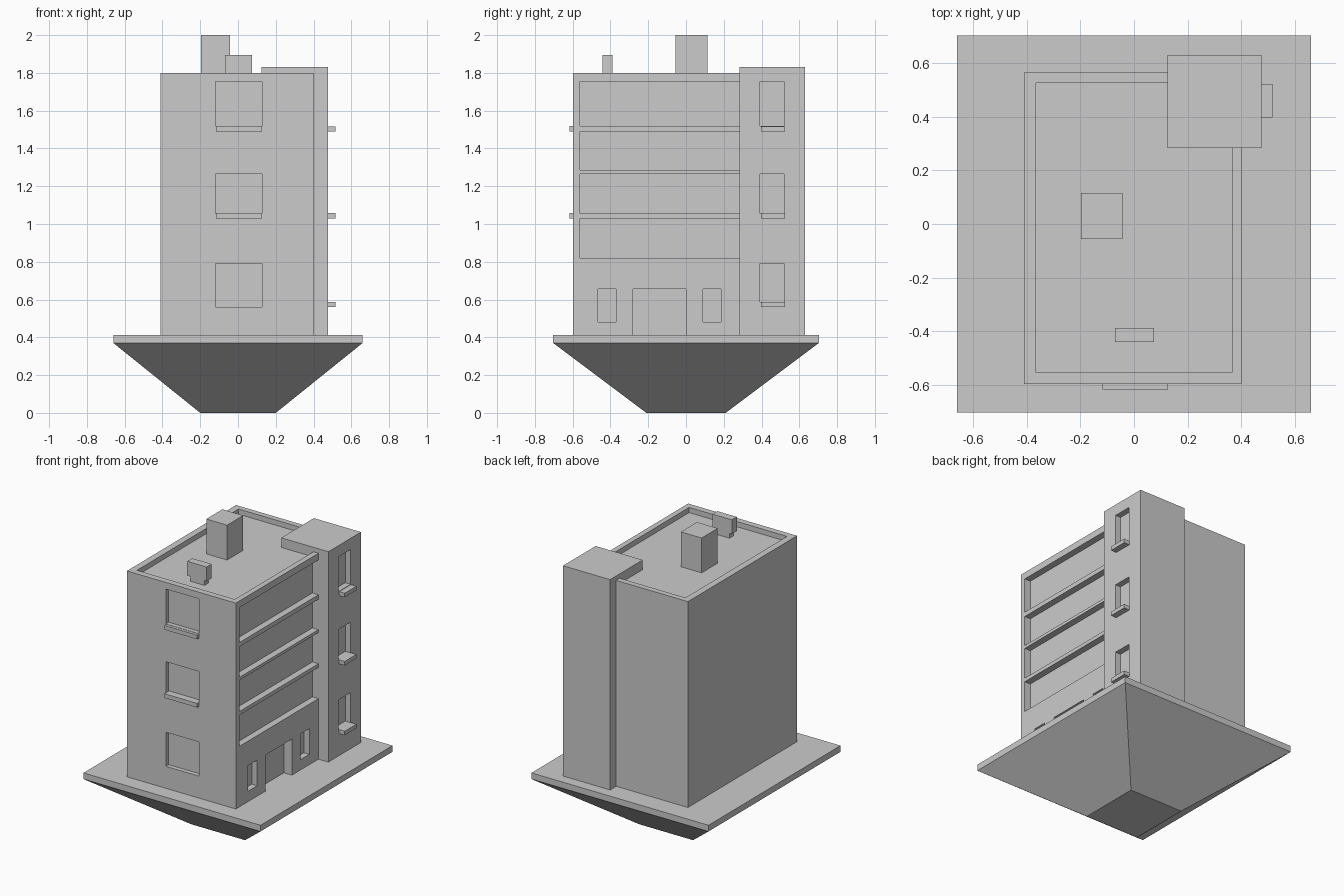
import bpy, bmesh
from mathutils import Vector

if "Cube" in bpy.data.objects:
    bpy.data.objects.remove(bpy.data.objects["Cube"])


def make(name, bm):
    bmesh.ops.recalc_face_normals(bm, faces=bm.faces)
    mesh = bpy.data.meshes.new(name)
    bm.to_mesh(mesh)
    bm.free()
    ob = bpy.data.objects.new(name, mesh)
    bpy.context.collection.objects.link(ob)
    return ob


def boxes(name, *specs):
    """One object from boxes given as (x0, x1, y0, y1, z0, z1)."""
    bm = bmesh.new()
    for x0, x1, y0, y1, z0, z1 in specs:
        verts = bmesh.ops.create_cube(bm, size=1)["verts"]
        mid = Vector((x0 + x1, y0 + y1, z0 + z1)) / 2
        size = Vector((x1 - x0, y1 - y0, z1 - z0))
        for v in verts:
            v.co = v.co * size + mid
    return make(name, bm)


def carve(ob, *specs):
    cutter = boxes(ob.name + "_cutter", *specs)
    cutter.hide_render = True
    cutter.hide_viewport = True
    cutter.display_type = 'WIRE'
    mod = ob.modifiers.new("openings", 'BOOLEAN')
    mod.operation = 'DIFFERENCE'
    mod.solver = 'EXACT'
    mod.object = cutter


# Tapered foundation and ground slab
X, Y, TOP = 0.66, 0.703, 0.412
foundation = boxes("foundation", (-X, X, -Y, Y, 0, 0.37))
for v in foundation.data.vertices:
    if v.co.z < 0.1:
        v.co.x *= 0.2 / X
        v.co.y *= 0.21 / Y
boxes("ground_slab", (-X, X, -Y, Y, 0.37, TOP))

# Main block: roof well, balcony bands, front windows, entrance and side windows
L, R, F, B = -0.41, 0.402, -0.597, 0.565
body = boxes("main_block", (L, R, F, B, TOP, 1.80))
floors = [(1.52, 1.755), (1.055, 1.265), (0.56, 0.79)]
bands = [(1.52, 1.755), (1.285, 1.49), (1.055, 1.265), (0.82, 1.03)]
cuts = [(-0.365, 0.365, -0.555, 0.527, 1.765, 1.9)]
cuts += [(R - 0.045, 0.6, -0.56, 0.283, a, b) for a, b in bands]
cuts += [(-0.12, 0.127, -0.8, F + 0.03, a, b) for a, b in floors]
cuts += [(R - 0.06, 0.6, -0.28, 0.0, 0.35, 0.655)]
cuts += [(R - 0.04, 0.6, y, y + 0.095, 0.482, 0.655) for y in (-0.465, 0.09)]
carve(body, *cuts)

# Front window sills (upper two floors)
for z in (1.49, 1.03):
    boxes("front_sill", (-0.117, 0.127, -0.617, F + 0.03, z, z + 0.028))

# Corner stair tower with windows and sills
tower = boxes("stair_tower", (0.125, 0.476, 0.283, 0.63, TOP, 1.83))
carve(tower, *[(0.436, 0.6, 0.392, 0.52, a, b)
               for a, b in ((1.52, 1.755), (1.055, 1.265), (0.587, 0.79))])
for z in (1.49, 1.03, 0.56):
    boxes("tower_sill", (0.436, 0.517, 0.398, 0.523, z, z + 0.027))

# Rooftop chimney and raised unit on a short stand
boxes("chimney", (-0.197, -0.042, -0.056, 0.115, 1.76, 2.0))
boxes("roof_unit", (-0.07, 0.075, -0.441, -0.388, 1.80, 1.896))
boxes("roof_unit_stand", (-0.05, 0.055, -0.436, -0.393, 1.76, 1.80))
